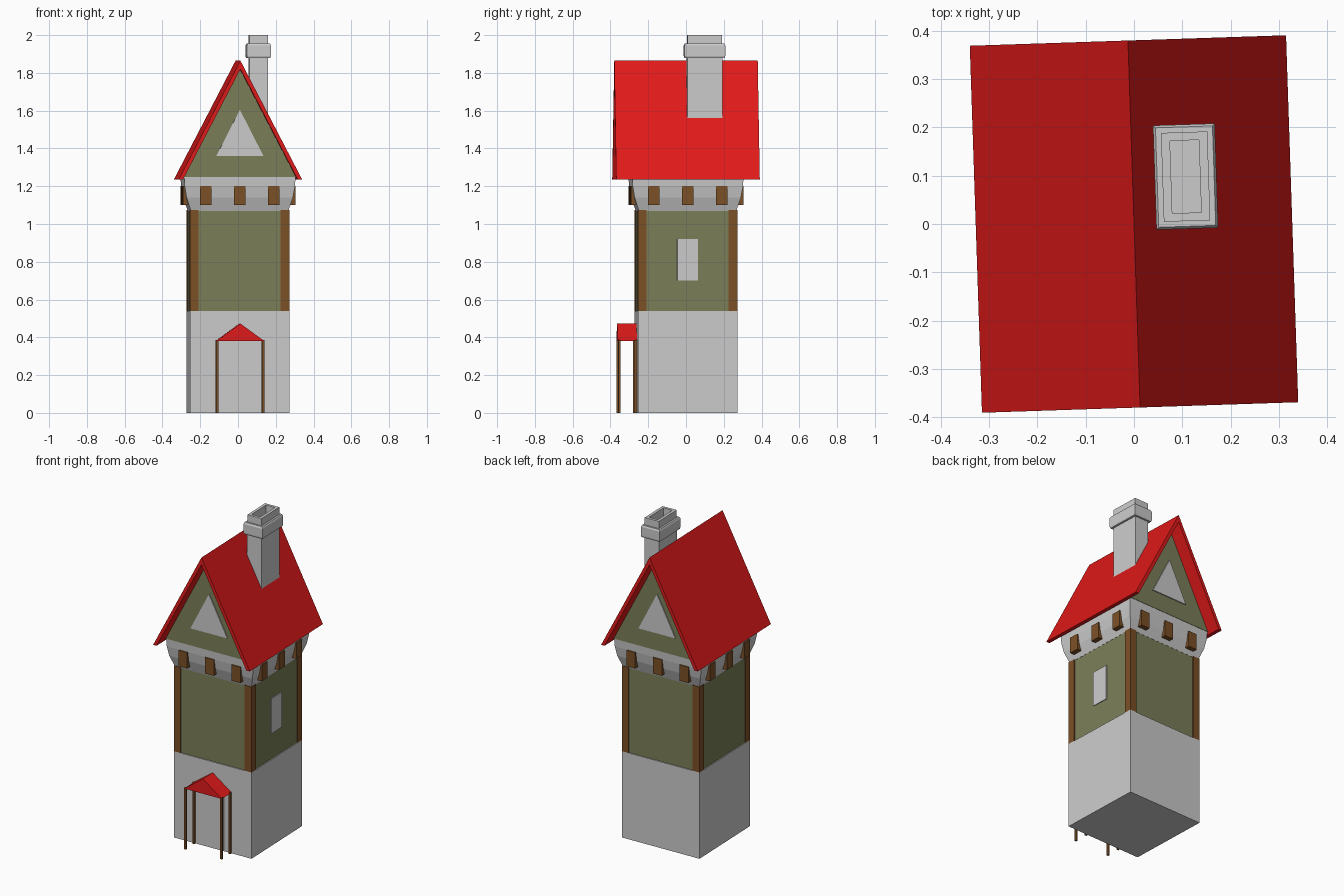
import bpy, bmesh, math
from mathutils import Matrix

if "Cube" in bpy.data.objects:
    bpy.data.objects.remove(bpy.data.objects["Cube"])

TILT = math.radians(1.9)  # the whole tower is turned slightly about z


def material(name, rgb):
    m = bpy.data.materials.new(name)
    m.diffuse_color = (*rgb, 1)
    m.use_nodes = True
    m.node_tree.nodes["Principled BSDF"].inputs["Base Color"].default_value = m.diffuse_color
    return m


RED = material("red_tile", (0.75, 0.01, 0.01))
WOOD = material("brown_wood", (0.2, 0.08, 0.02))
OLIVE = material("olive_plaster", (0.2, 0.21, 0.1))


def finish(name, bm, mat=None, turn=0):
    """Turn a front-facing part by some degrees, apply the tilt, make the object."""
    bmesh.ops.transform(bm, matrix=Matrix.Rotation(math.radians(turn) + TILT, 4, 'Z'), verts=bm.verts)
    bmesh.ops.recalc_face_normals(bm, faces=bm.faces)
    me = bpy.data.meshes.new(name)
    bm.to_mesh(me)
    bm.free()
    ob = bpy.data.objects.new(name, me)
    bpy.context.collection.objects.link(ob)
    if mat:
        me.materials.append(mat)
    return ob


def prism(name, pts, y0, y1, mat=None, turn=0, frame=0):
    """Extrude an (x, z) outline from y0 to y1; frame > 0 keeps only a border."""
    bm = bmesh.new()
    face = bm.faces.new([bm.verts.new((x, y0, z)) for x, z in pts])
    if frame:
        bm.normal_update()
        bmesh.ops.inset_region(bm, faces=[face], thickness=frame)
        bmesh.ops.delete(bm, geom=[face], context='FACES_ONLY')
    ext = bmesh.ops.extrude_face_region(bm, geom=list(bm.faces), use_keep_orig=True)
    moved = [v for v in ext["geom"] if isinstance(v, bmesh.types.BMVert)]
    bmesh.ops.translate(bm, vec=(0, y1 - y0, 0), verts=moved)
    return finish(name, bm, mat, turn)


def rect(x0, x1, z0, z1):
    return [(x0, z0), (x1, z0), (x1, z1), (x0, z1)]


def stack(name, rings, cx=0, cy=0, mat=None):
    """Join rectangular rings (half x, half y, z) into a closed body."""
    bm = bmesh.new()
    loops = [[bm.verts.new((cx + sx * hx, cy + sy * hy, z))
              for sx, sy in ((-1, -1), (1, -1), (1, 1), (-1, 1))] for hx, hy, z in rings]
    for a, b in zip(loops, loops[1:]):
        for i in range(4):
            j = (i + 1) % 4
            bm.faces.new((a[i], a[j], b[j], b[i]))
    bm.faces.new(loops[0][::-1])
    bm.faces.new(loops[-1])
    return finish(name, bm, mat)


# Tower body
stack("stone_base", [(.263, .263, 0), (.263, .263, .54)])
stack("plaster_walls", [(.257, .257, .54), (.257, .257, 1.08)], mat=OLIVE)
stack("stone_collar", [(.258, .258, 1.07), (.282, .282, 1.14), (.292, .292, 1.2), (.295, .295, 1.25)])

# Corner posts and corbels on all four sides
for i, side in enumerate(("front", "right", "back", "left")):
    turn = 90 * i
    prism(f"corner_post_{side}", rect(.217, .263, .54, 1.075), -.263, -.217, WOOD, turn)
    for k, x in enumerate((-.18, 0, .18)):
        prism(f"corbel_{side}_{k}", rect(x - .03, x + .03, 1.1, 1.2), -.298, -.25, WOOD, turn)

# Side window
prism("side_window_frame", rect(-.063, .063, .69, .93), -.268, -.25, WOOD, 90, frame=.012)
prism("side_window_pane", rect(-.055, .055, .7, .92), -.262, -.25, None, 90)

# Main roof: chevron profile along the ridge
prism("main_roof", [(-.3275, 1.235), (0, 1.865), (.3275, 1.235),
                    (.304, 1.235), (0, 1.82), (-.304, 1.235)], -.38, .38, RED)
prism("attic", [(-.298, 1.25), (.298, 1.25), (0, 1.826)], -.297, .297, OLIVE)

# Gable trim and triangular windows, front and back
for side, turn in (("front", 0), ("back", 180)):
    prism(f"gable_trim_{side}", [(-.3, 1.248), (.3, 1.248), (0, 1.826)], -.315, -.29, WOOD, turn, frame=.02)
    prism(f"gable_window_frame_{side}", [(-.135, 1.355), (.135, 1.355), (0, 1.615)],
          -.31, -.29, WOOD, turn, frame=.01)
    prism(f"gable_window_pane_{side}", [(-.125, 1.36), (.125, 1.36), (0, 1.605)], -.303, -.29, None, turn)

# Chimney with cap and hollow flue
stack("chimney", [(.0485, .093, 1.5), (.0485, .093, 1.88), (.061, .105, 1.88), (.064, .108, 1.89),
                  (.064, .108, 1.945), (.059, .103, 1.955), (.048, .092, 1.955), (.048, .092, 2),
                  (.03, .075, 2), (.03, .075, 1.9)], .11, .0945)

# Door
prism("door_frame", rect(-.083, .083, .002, .375), -.272, -.255, WOOD, frame=.012)
prism("door_panel", rect(-.075, .075, .005, .37), -.266, -.255)

# Porch
prism("porch_roof", [(-.128, .38), (.128, .38), (0, .473)], -.365, -.26, RED)
for side, x in (("left", -.122), ("right", .122)):
    for row, y in (("front", -.357), ("back", -.271)):
        prism(f"porch_post_{side}_{row}", rect(x - .006, x + .006, 0, .385), y - .006, y + .006, WOOD)
